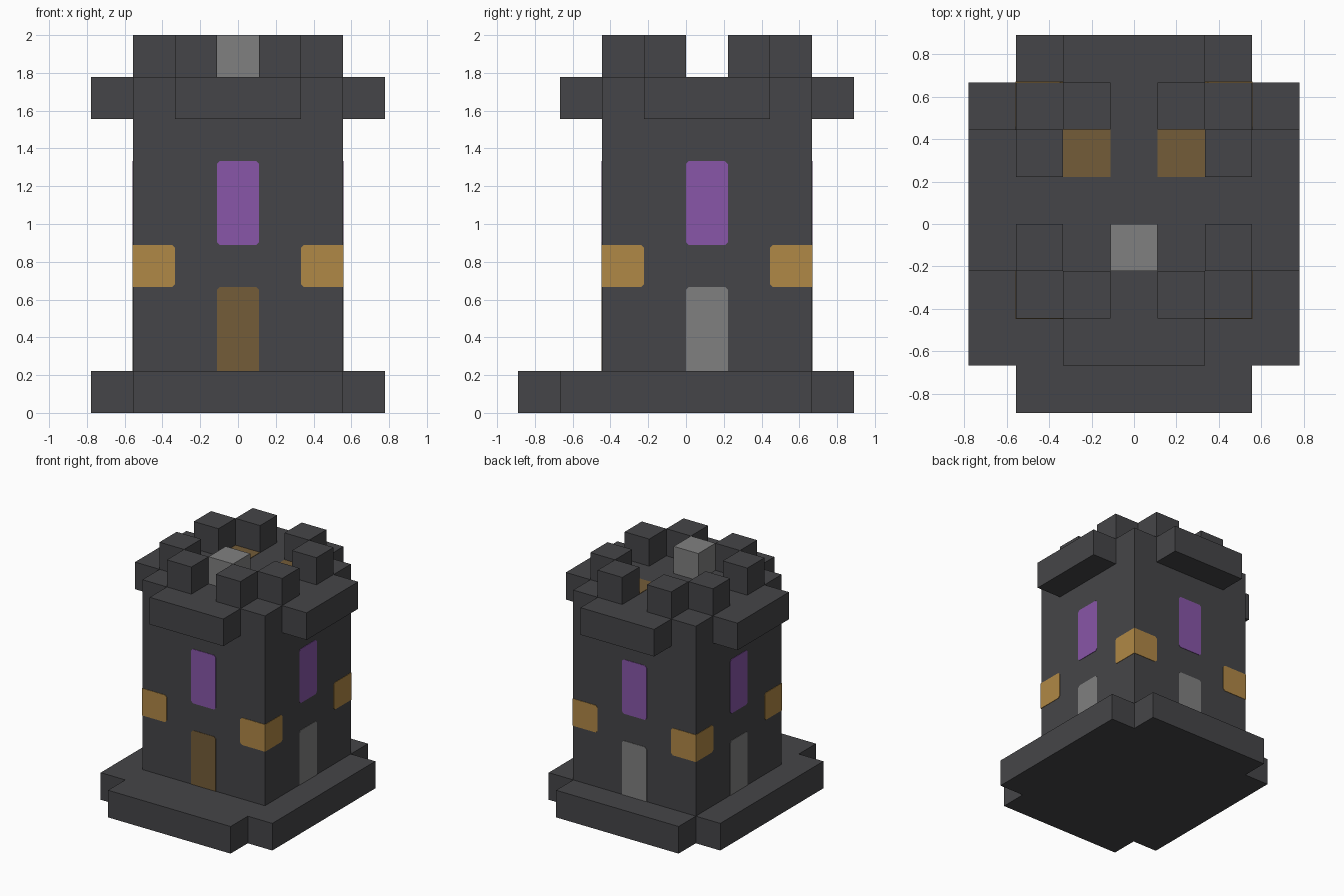
import bpy
import bmesh
import math
from mathutils import Matrix

if "Cube" in bpy.data.objects:
    bpy.data.objects.remove(bpy.data.objects["Cube"], do_unlink=True)

UNIT = 2 / 9       # the tower is nine blocks tall
HALF = 2.5         # half the width of the tower body, in blocks
PAINT = 0.015      # thickness of painted plates, in blocks


def material(name, rgb):
    mat = bpy.data.materials.new(name)
    mat.use_nodes = True
    mat.diffuse_color = (*rgb, 1)
    mat.node_tree.nodes["Principled BSDF"].inputs["Base Color"].default_value = (*rgb, 1)
    return mat


STONE = material("dark stone", (0.060, 0.060, 0.065))
GRAY = material("light gray", (0.216, 0.216, 0.216))
WOOD = material("brown wood", (0.174, 0.107, 0.040))
GOLD = material("gold", (0.434, 0.246, 0.061))
PURPLE = material("purple glass", (0.246, 0.093, 0.392))


def rect(x0, x1, y0, y1, cut=(0, 0, 0, 0)):
    """Rectangle outline with an optional corner cut: bottom left, then anticlockwise."""
    corners = [(x0, y0), (x1, y0), (x1, y1), (x0, y1)]
    points = []
    for i, (x, y) in enumerate(corners):
        c = cut[i] * 0.07
        sx = 1 if x == x0 else -1
        sy = 1 if y == y0 else -1
        if not c:
            points.append((x, y))
            continue
        pair = [(x, y + sy * c), (x + sx * c, y)]
        points += pair if i % 2 == 0 else pair[::-1]
    return points


def prism(name, outline, low, high, mat, place=Matrix()):
    """Extrude an outline along local z and place it, in block units."""
    bm = bmesh.new()
    face = bm.faces.new([bm.verts.new((x, y, low)) for x, y in outline])
    new = bmesh.ops.extrude_face_region(bm, geom=[face])["geom"]
    top = [v for v in new if isinstance(v, bmesh.types.BMVert)]
    bmesh.ops.translate(bm, verts=top, vec=(0, 0, high - low))
    bm.transform(Matrix.Scale(UNIT, 4) @ place)
    bmesh.ops.recalc_face_normals(bm, faces=bm.faces)
    mesh = bpy.data.meshes.new(name)
    bm.to_mesh(mesh)
    bm.free()
    mesh.materials.append(mat)
    obj = bpy.data.objects.new(name, mesh)
    bpy.context.collection.objects.link(obj)
    return obj


# Base slab with notched corners
quarter = [(3.5, 3), (2.5, 3), (2.5, 4)]
slab = quarter + [(-x, y) for x, y in reversed(quarter)]
slab += [(-x, -y) for x, y in slab]
prism("base_slab", slab, 0, 1, STONE)

# Tower body, set back from the front step
prism("tower_body", rect(-HALF, HALF, 0.5 - HALF, 0.5 + HALF), 1, 8, STONE)

# Each wall: local x runs along it, y is up, z points outward
ALL = (1, 1, 1, 1)
for k, side in enumerate(("front", "left", "back", "right")):
    wall = (Matrix.Translation((0, 0.5, 0)) @ Matrix.Rotation(k * math.pi / 2, 4, "Z")
            @ Matrix.Translation((0, -HALF, 0)) @ Matrix.Rotation(math.pi / 2, 4, "X"))
    prism(side + "_ledge", rect(-1.5, 1.5, 7, 8), 0, 1, STONE, wall)
    prism(side + "_window", rect(-0.5, 0.5, 4, 6, ALL), -PAINT, PAINT, PURPLE, wall)
    prism(side + "_door", rect(-0.5, 0.5, 1, 3, (0, 0, 1, 1)), -PAINT, PAINT,
          GRAY if k else WOOD, wall)
    edge = HALF + PAINT
    prism(side + "_gold_panel_a", rect(-edge, -1.5, 3, 4, (0, 1, 1, 0)),
          -PAINT, PAINT, GOLD, wall)
    prism(side + "_gold_panel_b", rect(1.5, edge, 3, 4, (1, 0, 0, 1)),
          -PAINT, PAINT, GOLD, wall)
    for label, x in (("a", -1.5), ("b", 0.5)):
        prism(side + "_merlon_" + label, rect(x, x + 1, 8, 9), -1, 0, STONE, wall)

# Roof details: gray block and two wooden hatches
prism("roof_block", rect(-0.5, 0.5, -1, 0), 8, 9, GRAY)
for label, x in (("right", -1.5), ("left", 0.5)):
    prism(label + "_roof_hatch", rect(x, x + 1, 1, 2), 8 - PAINT, 8 + PAINT, WOOD)
